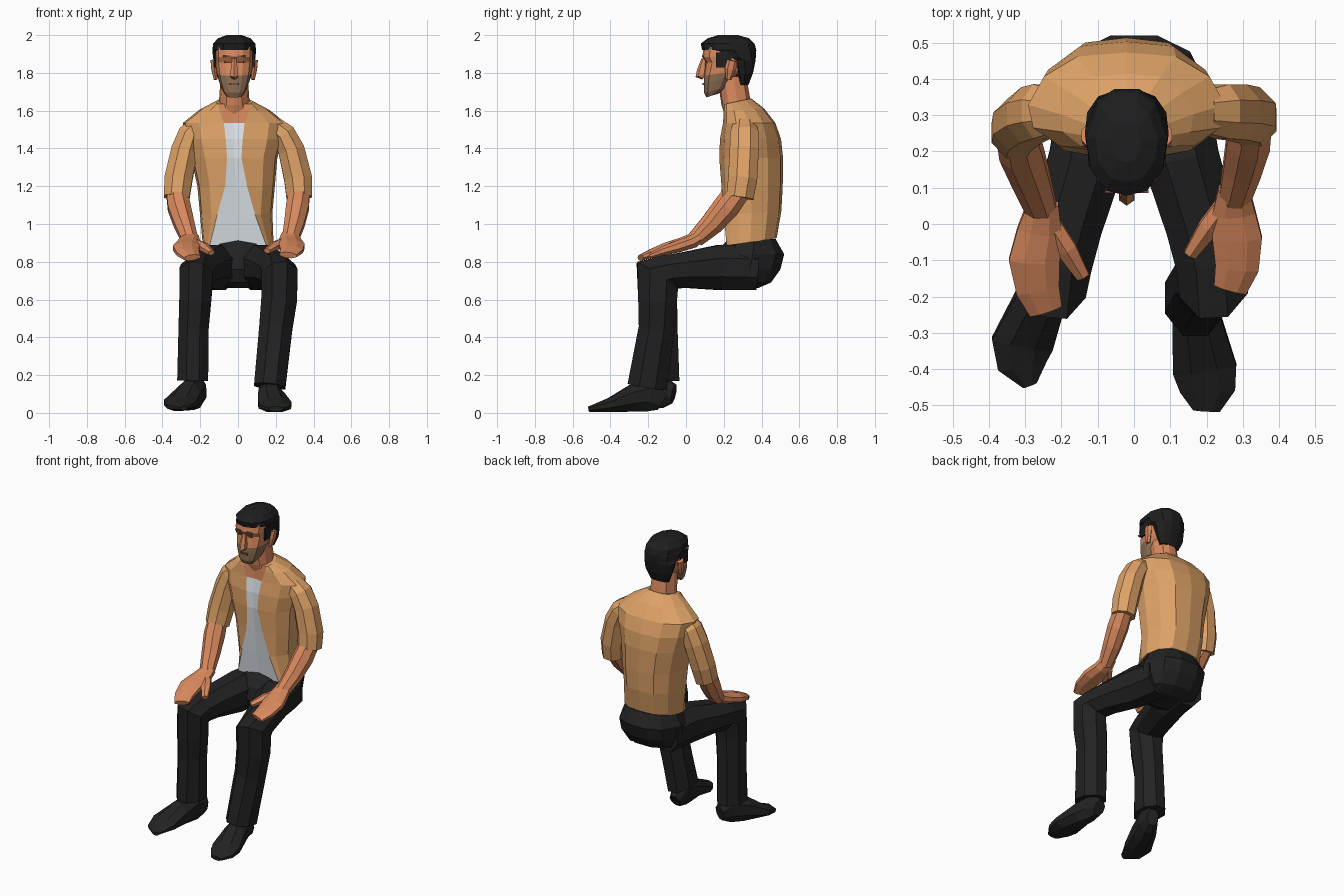
import bpy, bmesh, math
from mathutils import Vector


def material(name, rgb):
    m = bpy.data.materials.new(name)
    m.diffuse_color = (*rgb, 1)
    return m


SKIN = material("skin", (0.69, 0.25, 0.11))
SHIRT = material("tan shirt", (0.73, 0.36, 0.135))
TEE = material("white undershirt", (0.70, 0.75, 0.79))
BLACK = material("black trousers", (0.016, 0.016, 0.016))
HAIR = material("dark hair", (0.013, 0.013, 0.013))
STUBBLE = material("stubble", (0.27, 0.16, 0.09))
LINES = material("brown features", (0.22, 0.075, 0.04))


def loft(name, rings, mats, rule=None):
    """Skin closed rings of points; rule(face centre, column, columns) picks the material."""
    bm = bmesh.new()
    rows = [[bm.verts.new(p) for p in r] for r in rings]
    n = len(rows[0])
    for a, b in zip(rows, rows[1:]):
        for j in range(n):
            k = (j + 1) % n
            f = bm.faces.new((a[j], a[k], b[k], b[j]))
            if rule:
                f.material_index = rule(f.calc_center_median(), j, n)
    for cap in (rows[0], rows[-1]):
        f = bm.faces.new(cap)
        if rule:
            f.material_index = rule(f.calc_center_median(), n // 2, n)
    bmesh.ops.recalc_face_normals(bm, faces=bm.faces)
    me = bpy.data.meshes.new(name)
    bm.to_mesh(me)
    bm.free()
    for m in mats:
        me.materials.append(m)
    ob = bpy.data.objects.new(name, me)
    bpy.context.collection.objects.link(ob)
    return ob


def tube(name, path, mat, n=8):
    """Limb along path points (x, y, z, side radius, other radius), mitred at bends."""
    pts = [Vector(p[:3]) for p in path]
    rings = []
    grow = 1 / math.cos(math.pi / n)
    for i, p in enumerate(path):
        d1 = (pts[i] - pts[max(i - 1, 0)]).normalized()
        d2 = (pts[min(i + 1, len(pts) - 1)] - pts[i]).normalized()
        t = (d1 + d2).normalized()
        side = (Vector((1, 0, 0)) - t * t.x).normalized()
        up = t.cross(side)
        ring = []
        for k in range(n):
            a = 2 * math.pi * (k + 0.5) / n
            ring.append(pts[i] + side * (p[3] * grow * math.cos(a)) + up * (p[4] * grow * math.sin(a)))
        rings.append(ring)
    return loft(name, rings, [mat])


def slab(cx, z, w, yf, yb, shape, tilt=0.0):
    """Horizontal ring from a half outline of (width, depth) fractions, mirrored about cx."""
    half = [(w * fx, yf + (yb - yf) * fy, z + tilt * fy) for fx, fy in shape]
    return ([(cx + x, y, h) for x, y, h in half]
            + [(cx - x, y, h) for x, y, h in half[-2:0:-1]])


def plate(name, x, y, z, sx, sy, sz, mat):
    r = [[(x + a * sx / 2, y + b * sy / 2, z + c * sz / 2)
          for a, b in ((-1, -1), (1, -1), (1, 1), (-1, 1))] for c in (-1, 1)]
    return loft(name, r, [mat])


CX = -0.02

# torso: open shirt over an undershirt; opening half width is the fifth value
rings = []
for z, w, yf, yb, o, tilt in (
        (0.885, 0.188, 0.215, 0.480, 0.150, 0.04), (1.05, 0.192, 0.20, 0.505, 0.100, 0.02),
        (1.20, 0.205, 0.188, 0.512, 0.058, 0), (1.35, 0.228, 0.176, 0.514, 0.038, 0),
        (1.45, 0.258, 0.180, 0.503, 0.045, 0), (1.535, 0.272, 0.196, 0.473, 0.055, 0),
        (1.60, 0.185, 0.200, 0.415, 0.078, 0.01), (1.635, 0.100, 0.205, 0.345, 0.085, 0.03)):
    shape = [(0, 0.02), (o / w, 0), (max(0.68, o / w + 0.06), 0.07), (0.95, 0.25), (1, 0.48),
             (0.84, 0.76), (0.50, 0.96), (0, 1)]
    rings.append(slab(CX + (0.02 if z < 1 else 0.01 if z < 1.3 else 0), z, w, yf, yb, shape, tilt))
loft("open_shirt", rings, [SHIRT, TEE, SKIN],
     lambda c, j, n: 0 if j not in (0, n - 1) else (2 if c.z > 1.54 else 1))

ROUND = [(0, 0), (0.5, 0.05), (0.88, 0.25), (1, 0.55), (0.72, 0.88), (0.3, 1), (0, 1)]

# pelvis
loft("trouser_seat", [slab(0, z, w, a, b, ROUND) for z, w, a, b in (
    (0.66, 0.13, 0.22, 0.38), (0.69, 0.185, 0.16, 0.45), (0.76, 0.212, 0.13, 0.50),
    (0.84, 0.215, 0.15, 0.52), (0.92, 0.175, 0.225, 0.475))], [BLACK])

# legs
tube("left_trouser_leg", [
    (0.105, 0.37, 0.765, 0.10, 0.115), (0.13, 0.18, 0.77, 0.105, 0.12),
    (0.185, 0.0, 0.757, 0.098, 0.095), (0.21, -0.10, 0.745, 0.095, 0.09),
    (0.22, -0.152, 0.725, 0.095, 0.128), (0.218, -0.15, 0.60, 0.095, 0.103),
    (0.20, -0.155, 0.45, 0.088, 0.095), (0.168, -0.205, 0.14, 0.083, 0.105)], BLACK)
tube("right_trouser_leg", [
    (-0.105, 0.37, 0.765, 0.10, 0.115), (-0.13, 0.18, 0.77, 0.105, 0.12),
    (-0.185, 0.0, 0.757, 0.098, 0.095), (-0.21, -0.10, 0.745, 0.095, 0.09),
    (-0.222, -0.152, 0.725, 0.09, 0.128), (-0.226, -0.15, 0.60, 0.085, 0.103),
    (-0.235, -0.14, 0.45, 0.08, 0.095), (-0.24, -0.14, 0.17, 0.082, 0.105)], BLACK)

# shoes
tube("left_shoe", [
    (0.165, -0.125, 0.055, 0.035, 0.045), (0.165, -0.19, 0.095, 0.055, 0.088),
    (0.175, -0.28, 0.078, 0.07, 0.072), (0.195, -0.40, 0.042, 0.088, 0.038),
    (0.203, -0.46, 0.03, 0.076, 0.026), (0.20, -0.515, 0.02, 0.037, 0.014)], BLACK)
tube("right_shoe", [
    (-0.20, -0.065, 0.10, 0.035, 0.05), (-0.222, -0.13, 0.115, 0.055, 0.088),
    (-0.262, -0.22, 0.09, 0.07, 0.075), (-0.308, -0.33, 0.05, 0.085, 0.037),
    (-0.308, -0.39, 0.035, 0.068, 0.025), (-0.287, -0.445, 0.025, 0.02, 0.012)], BLACK)

# sleeves, forearms
tube("left_sleeve", [
    (0.19, 0.31, 1.52, 0.05, 0.06), (0.243, 0.31, 1.475, 0.062, 0.075),
    (0.283, 0.308, 1.39, 0.070, 0.077), (0.318, 0.300, 1.24, 0.074, 0.077),
    (0.325, 0.285, 1.14, 0.068, 0.072)], SHIRT)
tube("right_sleeve", [
    (-0.215, 0.31, 1.52, 0.05, 0.06), (-0.255, 0.31, 1.475, 0.062, 0.075),
    (-0.283, 0.300, 1.39, 0.070, 0.077), (-0.315, 0.275, 1.24, 0.074, 0.074),
    (-0.325, 0.25, 1.14, 0.068, 0.070)], SHIRT)
tube("left_forearm", [
    (0.325, 0.285, 1.17, 0.055, 0.055), (0.315, 0.225, 1.09, 0.060, 0.060),
    (0.298, 0.15, 1.00, 0.053, 0.052), (0.275, 0.06, 0.915, 0.042, 0.036)], SKIN)
tube("right_forearm", [
    (-0.325, 0.255, 1.17, 0.055, 0.055), (-0.312, 0.20, 1.09, 0.060, 0.060),
    (-0.285, 0.125, 1.00, 0.053, 0.052), (-0.252, 0.03, 0.908, 0.042, 0.036)], SKIN)

# hands resting on the knees
tube("left_hand", [
    (0.275, 0.10, 0.945, 0.042, 0.032), (0.275, 0.03, 0.905, 0.060, 0.034),
    (0.285, -0.04, 0.882, 0.068, 0.032), (0.284, -0.12, 0.858, 0.060, 0.024),
    (0.265, -0.180, 0.835, 0.046, 0.016)], SKIN)
tube("right_hand", [
    (-0.25, 0.06, 0.930, 0.042, 0.032), (-0.26, -0.02, 0.895, 0.062, 0.034),
    (-0.275, -0.10, 0.872, 0.070, 0.032), (-0.265, -0.18, 0.845, 0.060, 0.024),
    (-0.243, -0.240, 0.822, 0.046, 0.016)], SKIN)
tube("left_thumb", [
    (0.25, 0.05, 0.905, 0.028, 0.025), (0.205, -0.01, 0.888, 0.028, 0.022),
    (0.154, -0.085, 0.858, 0.018, 0.014)], SKIN, 6)
tube("right_thumb", [
    (-0.23, 0.0, 0.898, 0.028, 0.025), (-0.185, -0.07, 0.880, 0.028, 0.022),
    (-0.140, -0.145, 0.848, 0.018, 0.014)], SKIN, 6)

# neck
loft("neck", [slab(CX, z, w, a, b, ROUND) for z, w, a, b in (
    (1.56, 0.10, 0.21, 0.39), (1.63, 0.082, 0.188, 0.345), (1.78, 0.072, 0.165, 0.32))], [SKIN])

# head, with stubble on the jaw
FACE = [(0, 0), (0.45, 0.03), (0.80, 0.14), (0.95, 0.38), (1, 0.6), (0.7, 0.92), (0, 1)]
loft("head", [slab(CX, z, w, a, b, FACE, t) for z, w, a, b, t in (
    (1.67, 0.046, 0.108, 0.17, 0.02), (1.695, 0.066, 0.096, 0.23, 0.03),
    (1.745, 0.085, 0.094, 0.27, 0.04), (1.785, 0.094, 0.094, 0.31, 0.03),
    (1.855, 0.103, 0.106, 0.34, 0), (1.885, 0.105, 0.086, 0.35, 0),
    (1.94, 0.105, 0.095, 0.35, 0))], [SKIN, STUBBLE],
    lambda c, j, n: 1 if c.z < 1.795 and c.y < 0.22 else 0)

# hair cap with back and sideburns
loft("hair", [slab(CX, z, w, a, b, ROUND) for z, w, a, b in (
    (1.735, 0.070, 0.275, 0.33), (1.80, 0.098, 0.262, 0.355), (1.865, 0.109, 0.235, 0.368),
    (1.885, 0.113, 0.155, 0.37), (1.918, 0.115, 0.115, 0.372), (1.922, 0.115, 0.085, 0.372),
    (1.955, 0.112, 0.078, 0.363), (1.983, 0.086, 0.115, 0.335), (2.0, 0.040, 0.17, 0.275))], [HAIR])

# facial features, mirrored
tube("nose", [(CX, 0.096, 1.875, 0.011, 0.012), (CX, 0.085, 1.81, 0.019, 0.024),
              (CX, 0.08, 1.788, 0.021, 0.027), (CX, 0.095, 1.775, 0.014, 0.012)], SKIN, 6)
plate("mouth", CX, 0.093, 1.742, 0.050, 0.009, 0.010, LINES)
for s, side in ((1, "left"), (-1, "right")):
    plate(side + "_eyebrow", CX + s * 0.040, 0.090, 1.888, 0.04, 0.009, 0.010, LINES)
    plate(side + "_eye", CX + s * 0.038, 0.105, 1.858, 0.026, 0.009, 0.009, LINES)
    plate(side + "_sideburn", CX + s * 0.102, 0.20, 1.868, 0.009, 0.08, 0.08, HAIR)
    tube(side + "_ear", [(CX + s * 0.098, 0.225, 1.765, 0.010, 0.012),
                         (CX + s * 0.108, 0.235, 1.82, 0.013, 0.026),
                         (CX + s * 0.112, 0.245, 1.865, 0.013, 0.024)], SKIN, 6)
